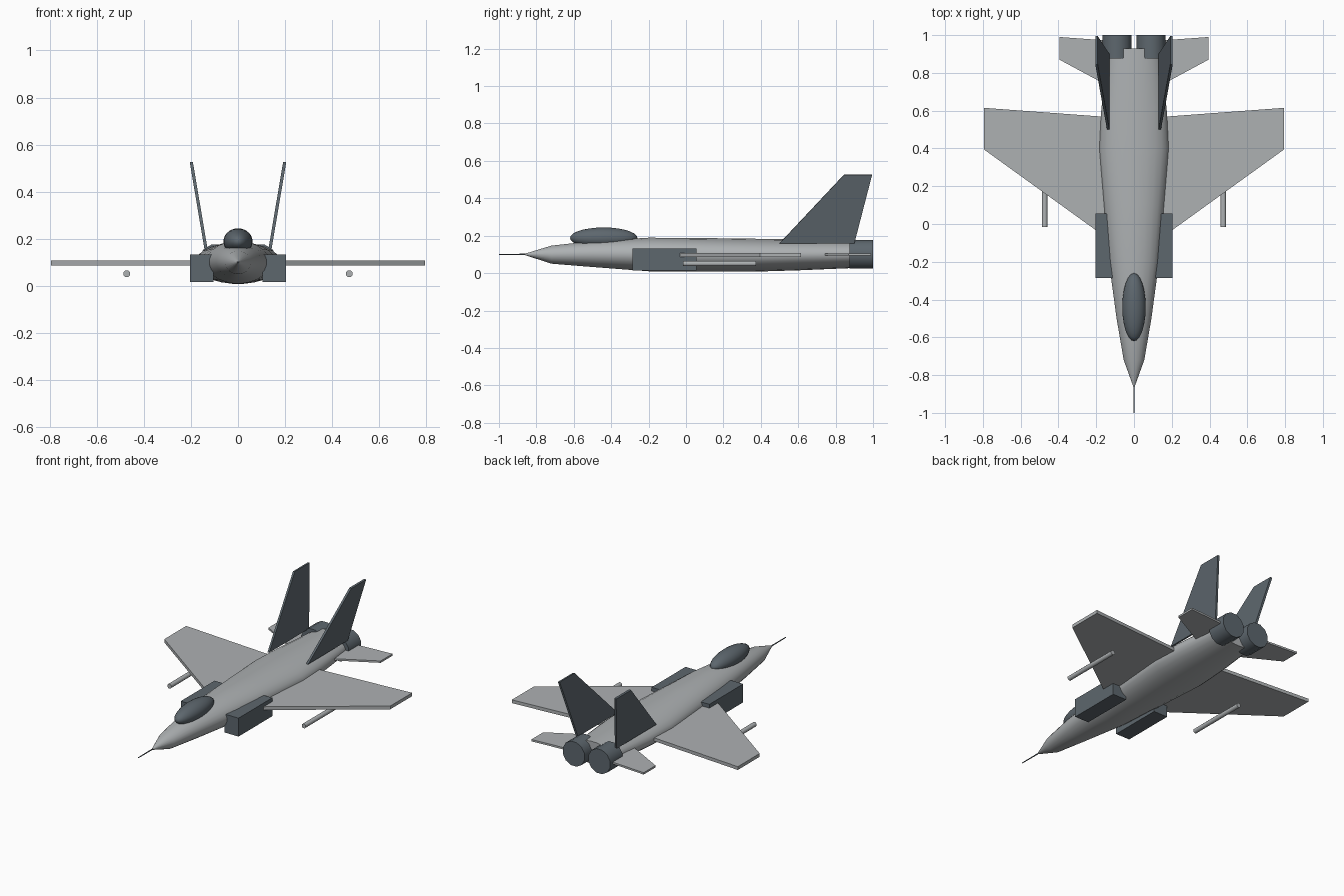
import bpy, bmesh, math
from mathutils import Matrix, Vector

old = bpy.data.objects.get("Cube")
if old:
    bpy.data.objects.remove(old)


def material(name, rgb):
    m = bpy.data.materials.new(name)
    m.use_nodes = True
    m.diffuse_color = (*rgb, 1)
    m.node_tree.nodes["Principled BSDF"].inputs["Base Color"].default_value = (*rgb, 1)
    return m


light_grey = material("light_grey", (0.42, 0.44, 0.45))
dark_grey = material("dark_slate", (0.11, 0.135, 0.155))


def finish(name, bm, mat, smooth=None):
    bmesh.ops.recalc_face_normals(bm, faces=bm.faces)
    mesh = bpy.data.meshes.new(name)
    bm.to_mesh(mesh)
    bm.free()
    mesh.materials.append(mat)
    ob = bpy.data.objects.new(name, mesh)
    bpy.context.collection.objects.link(ob)
    if smooth:
        bpy.ops.object.select_all(action="DESELECT")
        ob.select_set(True)
        bpy.context.view_layer.objects.active = ob
        bpy.ops.object.shade_smooth_by_angle(angle=math.radians(smooth))
    return ob


def loft(name, stations, sides, mat, smooth=50):
    """Elliptical rings (y, centre x, centre z, half width, half height) joined along y."""
    bm = bmesh.new()
    rings = []
    for y, cx, cz, rx, rz in stations:
        angles = [math.tau * (i + 0.5) / sides for i in range(sides)]
        rings.append([bm.verts.new((cx + rx * math.cos(a), y, cz + rz * math.sin(a)))
                      for a in angles])
    for a, b in zip(rings, rings[1:]):
        for i in range(sides):
            j = (i + 1) % sides
            bm.faces.new((a[i], a[j], b[j], b[i]))
    bm.faces.new(rings[0])
    bm.faces.new(rings[-1])
    return finish(name, bm, mat, smooth)


def slab(name, outline, offset, mat):
    """Flat panel: an outline of points swept by an offset."""
    bm = bmesh.new()
    face = bm.faces.new([bm.verts.new(p) for p in outline])
    new = bmesh.ops.extrude_face_region(bm, geom=[face])["geom"]
    bmesh.ops.translate(bm, vec=Vector(offset),
                        verts=[v for v in new if isinstance(v, bmesh.types.BMVert)])
    return finish(name, bm, mat)


# Fuselage: y, half width, bottom, top
profile = [(-0.86, 0.004, 0.096, 0.104), (-0.72, 0.055, 0.05, 0.147),
           (-0.5, 0.093, 0.032, 0.172), (-0.2, 0.134, 0.009, 0.19),
           (0.1, 0.16, 0.007, 0.188), (0.4, 0.185, 0.008, 0.184),
           (0.6, 0.175, 0.014, 0.181), (0.93, 0.14, 0.028, 0.174)]
loft("fuselage", [(y, 0, (lo + hi) / 2, w, (hi - lo) / 2) for y, w, lo, hi in profile],
     24, light_grey)

# Nose probe
loft("nose_probe", [(-1, 0, 0.1, 0.003, 0.003), (-0.85, 0, 0.1, 0.004, 0.004)], 8, dark_grey)

# Canopy
bm = bmesh.new()
bmesh.ops.create_uvsphere(bm, u_segments=24, v_segments=14, radius=1,
                          matrix=Matrix.Translation((0, -0.44, 0.188))
                          @ Matrix.Diagonal((0.062, 0.18, 0.056, 1)))
finish("canopy", bm, dark_grey, 60)

# Paired parts
for side, s in (("left", 1), ("right", -1)):
    wing = [(0.12, -0.092), (0.795, 0.395), (0.795, 0.615), (0.12, 0.565)]
    slab(side + "_wing", [(s * x, y, 0.087) for x, y in wing], (0, 0, 0.021), light_grey)

    tail = [(0.12, 0.722), (0.395, 0.87), (0.395, 0.99), (0.12, 0.97)]
    slab(side + "_tailplane", [(s * x, y, 0.094) for x, y in tail], (0, 0, 0.012), light_grey)

    fin = [(0.13, 0.5, 0.16), (0.13, 0.9, 0.16), (0.192, 0.995, 0.527), (0.192, 0.845, 0.527)]
    slab(side + "_fin", [(s * x, y, z) for x, y, z in fin], (s * 0.013, 0, -0.002), dark_grey)

    duct = [(0.105, 0.015), (0.203, 0.015), (0.203, 0.132), (0.105, 0.132)]
    slab(side + "_intake", [(s * x, -0.285, z) for x, z in duct], (0, 0.34, 0), dark_grey)

    loft(side + "_nozzle", [(y, s * 0.09, 0.1, 0.079, 0.079) for y in (0.875, 1)],
         12, dark_grey, 40)
    loft(side + "_missile", [(y, s * 0.473, 0.051, 0.015, 0.015) for y in (-0.015, 0.375)],
         8, light_grey, 50)
